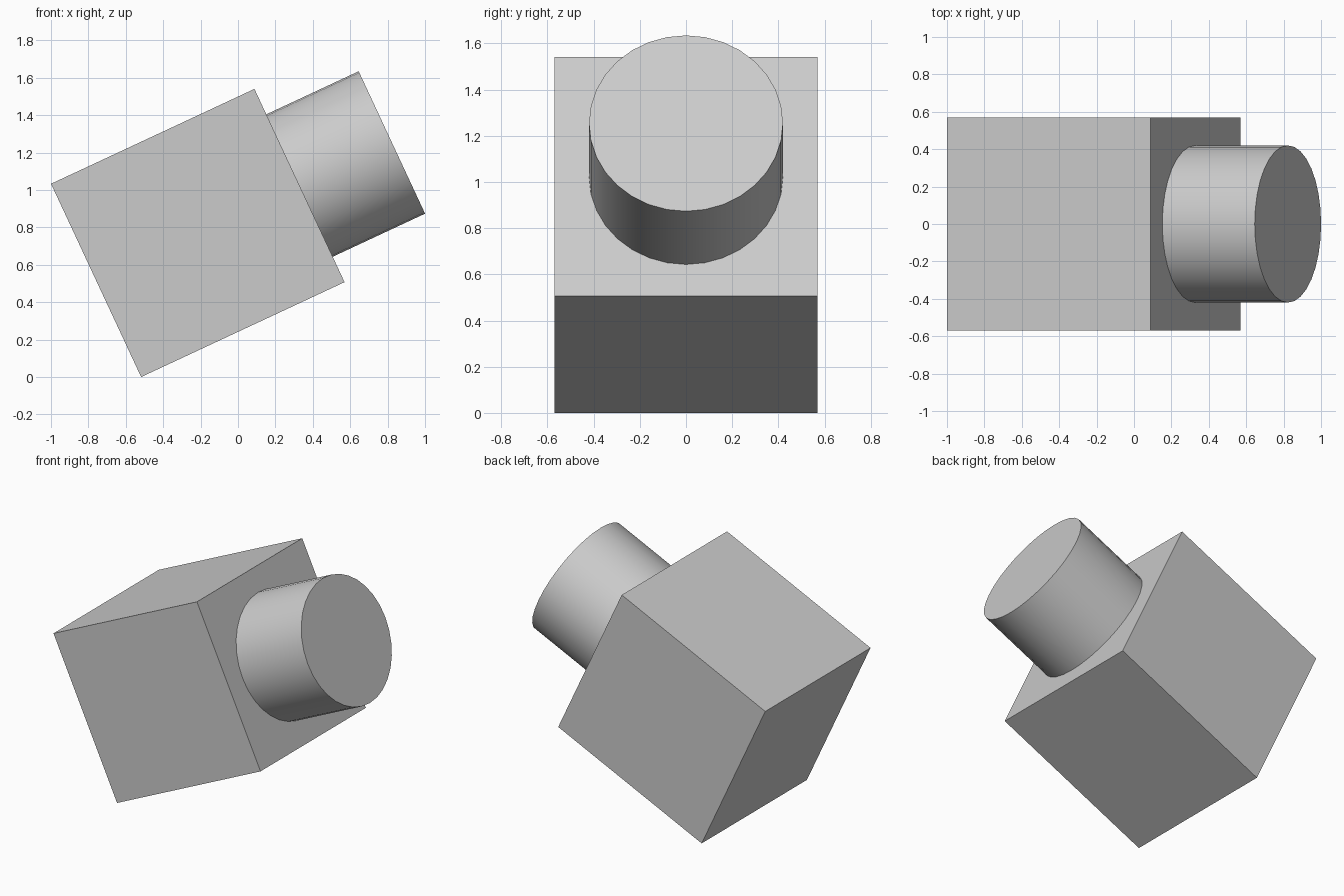
import bpy
import math
from mathutils import Matrix, Vector

default = bpy.data.objects.get("Cube")
if default:
    bpy.data.objects.remove(default, do_unlink=True)

grey = bpy.data.materials.new("plain grey")
colour = (0.6, 0.6, 0.6, 1)
grey.diffuse_color = colour
grey.use_nodes = True
grey.node_tree.nodes["Principled BSDF"].inputs["Base Color"].default_value = colour

# Shared tilt: the long axis rises towards +x
LENGTH, WIDTH = 1.2, 1.14
RADIUS, DEPTH = 0.42, 0.545
tilt = Matrix.Translation((-0.215, 0, 0.77)) @ Matrix.Rotation(math.radians(-25), 4, "Y")


def place(name, local):
    obj = bpy.context.object
    obj.name = name
    obj.matrix_world = tilt @ local
    obj.data.materials.append(grey)
    return obj


# Box body
bpy.ops.mesh.primitive_cube_add(size=1)
place("body", Matrix.Diagonal((LENGTH, WIDTH, WIDTH, 1)))

# Round barrel centred on the raised end of the body
bpy.ops.mesh.primitive_cylinder_add(vertices=32, radius=RADIUS, depth=DEPTH)
offset = Vector(((LENGTH + DEPTH) / 2, 0, 0))
place("barrel", Matrix.Translation(offset) @ Matrix.Rotation(math.radians(90), 4, "Y"))
bpy.ops.object.shade_smooth_by_angle(angle=math.radians(30))
